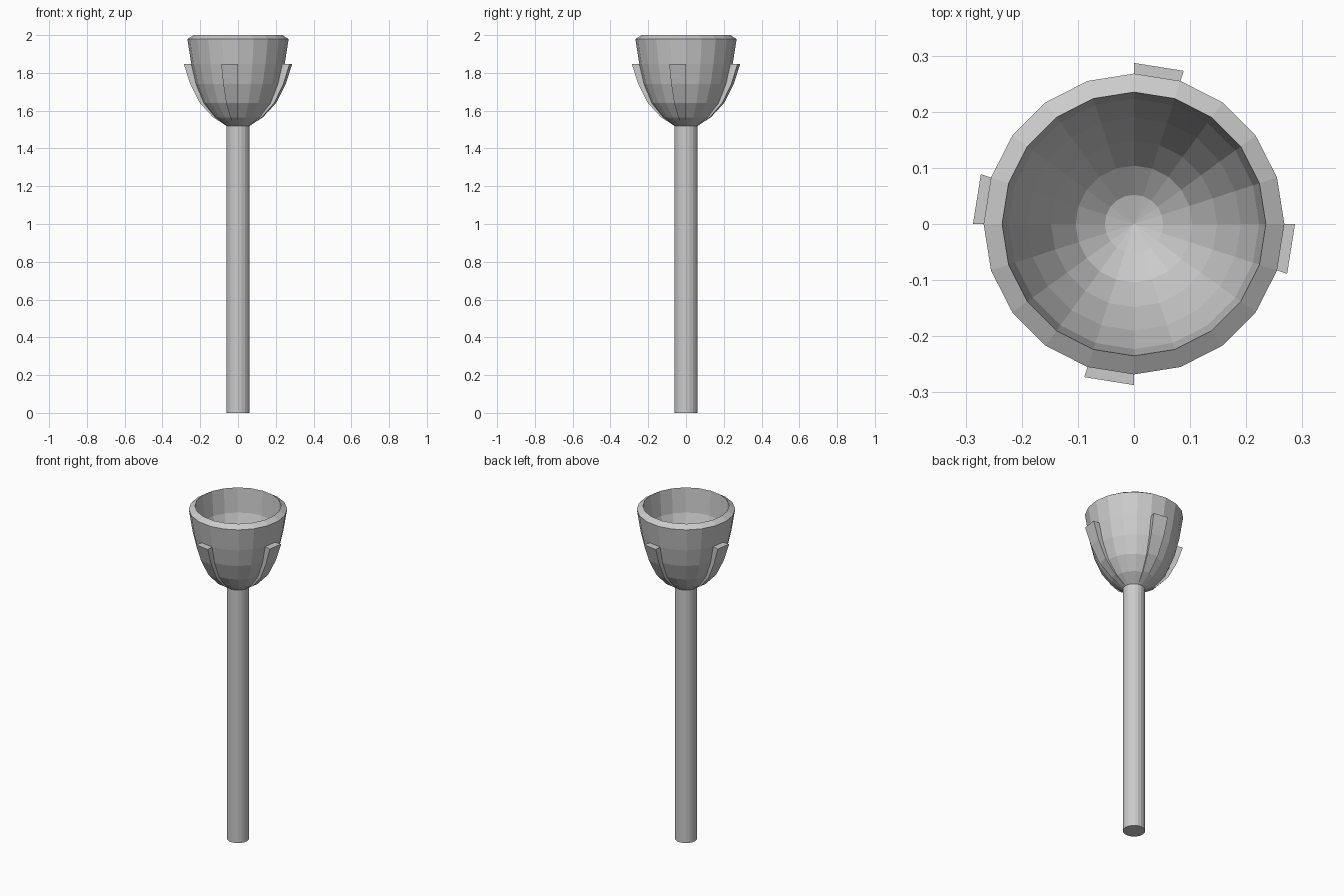
import bpy, bmesh
from math import cos, sin, tau

if "Cube" in bpy.data.objects:
    bpy.data.objects.remove(bpy.data.objects["Cube"])

SIDES = 20
# (radius, height) rings, bottom to top
OUTER = [(0.061, 1.52), (0.121, 1.565), (0.181, 1.64), (0.222, 1.74), (0.247, 1.846), (0.268, 1.979)]
INNER = [(0.235, 2.0), (0.223, 1.855), (0.19, 1.755), (0.148, 1.665), (0.104, 1.6), (0.052, 1.56)]


def point(r, z, i):
    a = tau * i / SIDES
    return (r * cos(a), r * sin(a), z)


def finish(bm, name):
    bmesh.ops.remove_doubles(bm, verts=bm.verts, dist=1e-5)
    bmesh.ops.recalc_face_normals(bm, faces=bm.faces)
    mesh = bpy.data.meshes.new(name)
    bm.to_mesh(mesh)
    bm.free()
    obj = bpy.data.objects.new(name, mesh)
    bpy.context.collection.objects.link(obj)
    return obj


def lathe(name, profile):
    """Spin a profile about z; points on the axis become a fan centre."""
    bm = bmesh.new()
    rings = [[bm.verts.new(point(r, z, i)) for i in range(SIDES)] for r, z in profile]
    for a, b in zip(rings, rings[1:]):
        for i in range(SIDES):
            j = (i + 1) % SIDES
            bm.faces.new((a[i], a[j], b[j], b[i]))
    return finish(bm, name)


# Straight handle with closed foot
lathe("handle", [(0, 0), (0.061, 0), (0.061, 1.52), (0, 1.52)])

# Thick-walled bowl with a sloping rim and shallow dished floor
lathe("bowl", [(0, 1.52)] + OUTER + INNER + [(0, 1.545)])

# Four tapering ribs, each one facet wide, hugging the bowl
bm = bmesh.new()
for k in (0, 5, 10, 15):
    rows = []
    for n, (r, z) in enumerate(OUTER[:5]):
        out = r + 0.001 + 0.039 * n / 4
        rows.append([bm.verts.new(point(q, z, i)) for q, i in
                     ((r - 0.003, k - 1), (out, k - 1), (out, k), (r - 0.003, k))])
    for a, b in zip(rows, rows[1:]):
        for i in range(4):
            j = (i + 1) % 4
            bm.faces.new((a[i], a[j], b[j], b[i]))
    bm.faces.new(rows[0])
    bm.faces.new(rows[-1])
finish(bm, "ribs")
